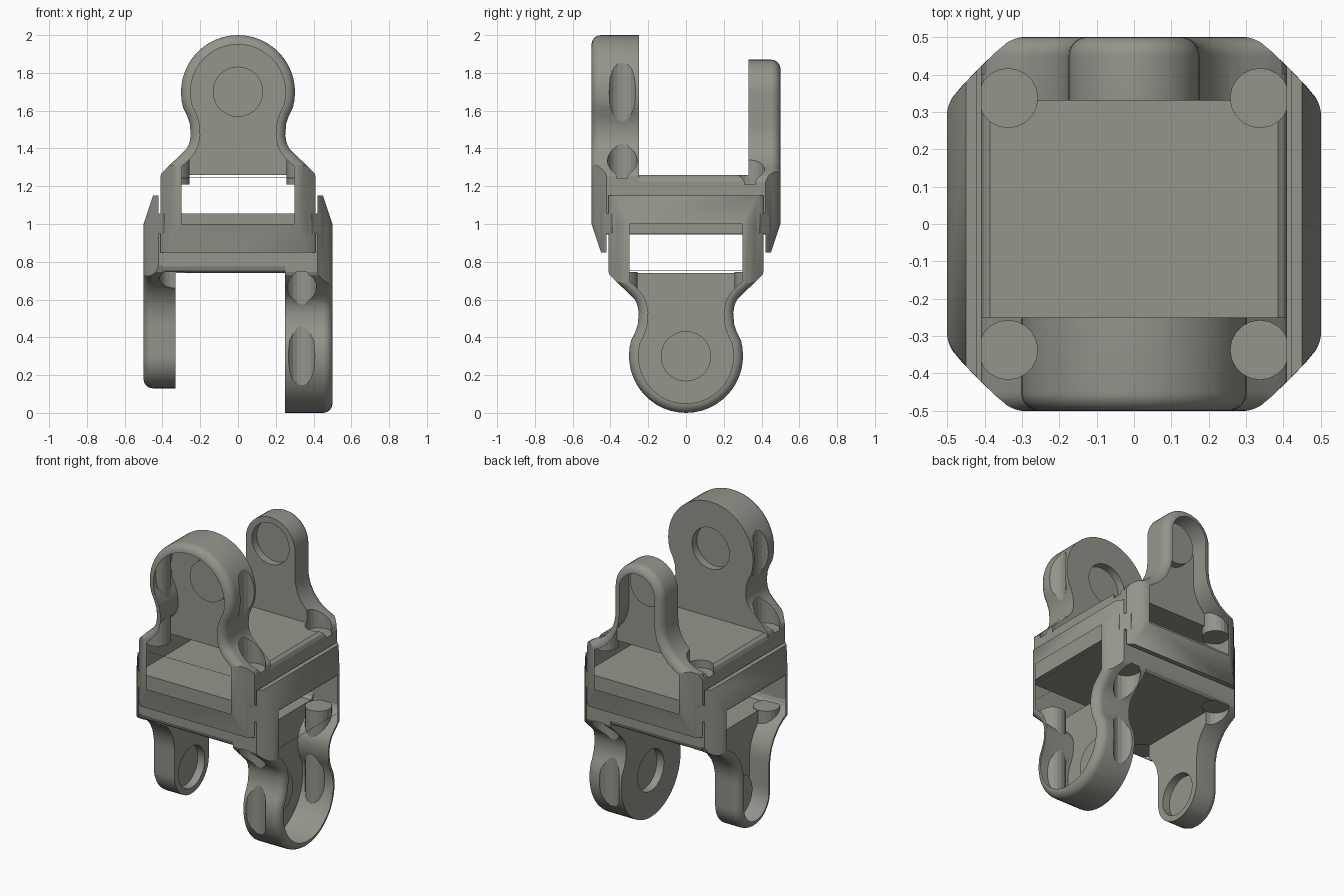
import bpy, bmesh, math
from mathutils import Vector, Matrix

if "Cube" in bpy.data.objects:
    bpy.data.objects.remove(bpy.data.objects["Cube"])


def make(name, bm):
    bmesh.ops.recalc_face_normals(bm, faces=bm.faces)
    me = bpy.data.meshes.new(name)
    bm.to_mesh(me)
    bm.free()
    ob = bpy.data.objects.new(name, me)
    bpy.context.collection.objects.link(ob)
    return ob


def box(name, lo, hi):
    bm = bmesh.new()
    bmesh.ops.create_cube(bm, size=1)
    for v in bm.verts:
        v.co = [lo[i] + (v.co[i] + 0.5) * (hi[i] - lo[i]) for i in range(3)]
    return make(name, bm)


def cylinder(name, r, p, q, n):
    p, q = Vector(p), Vector(q)
    rot = (q - p).to_track_quat('Z', 'Y').to_matrix().to_4x4()
    bm = bmesh.new()
    bmesh.ops.create_cone(bm, cap_ends=True, segments=n, radius1=r, radius2=r,
                          depth=(q - p).length,
                          matrix=Matrix.Translation((p + q) / 2) @ rot)
    return make(name, bm)


def hull(name, layers):
    # convex solid from quarter outlines (points, heights) mirrored in x and y
    bm = bmesh.new()
    for pts, heights in layers:
        for sx in (1, -1):
            for sy in (1, -1):
                for x, y in pts:
                    for z in heights:
                        bm.verts.new((x * sx, y * sy, z))
    bmesh.ops.convex_hull(bm, input=bm.verts)
    return make(name, bm)


def inset(pts, d):
    # miter-offset a counter-clockwise outline inwards
    out = []
    for i, p in enumerate(pts):
        a = (p - pts[i - 1]).normalized()
        b = (pts[(i + 1) % len(pts)] - p).normalized()
        na, nb = Vector((-a.y, a.x)), Vector((-b.y, b.x))
        out.append(p + (na + nb) * d / (1 + na.dot(nb)))
    return out


def slab(name, half, y_in, y_out, r):
    # mirrored xz profile extruded along y, with the outer rim rounded
    pts = [Vector(p) for p in half]
    pts += [Vector((-x, z)) for x, z in reversed(half) if x > 1e-4]
    s = 1 if y_out > 0 else -1
    rings = [(y_in, 0)]
    if r:
        for k in range(8):
            a = k * math.pi / 14
            rings.append((y_out - s * r * (1 - math.sin(a)), r * (1 - math.cos(a))))
    else:
        rings.append((y_out, 0))
    bm = bmesh.new()
    loops = [[bm.verts.new((p.x, y, p.y)) for p in inset(pts, d)] for y, d in rings]
    n = len(pts)
    for A, B in zip(loops, loops[1:]):
        for i in range(n):
            bm.faces.new((A[i], A[(i + 1) % n], B[(i + 1) % n], B[i]))
    bm.faces.new(loops[0])
    bm.faces.new(loops[-1])
    return make(name, bm)


def combine(ob, other, op):
    m = ob.modifiers.new("cut", 'BOOLEAN')
    m.operation, m.solver, m.object = op, 'EXACT', other
    bpy.context.view_layer.objects.active = ob
    bpy.ops.object.modifier_apply(modifier=m.name)
    bpy.data.objects.remove(other)


def arc(r, cz, a0, n):
    return [(r * math.cos(a), cz + r * math.sin(a)) for a in
            (math.radians(a0 + (90 - a0) * i / n) for i in range(n + 1))]


# Wide rounded cheek at the front, slim lug at the back, and the base between
wide = [(.41, .75), (.41, 1.255), (.404, 1.27), (.39, 1.285), (.29, 1.38), (.27, 1.402),
        (.257, 1.43), (.25, 1.47), (.255, 1.53), (.27, 1.575)] + arc(.302, 1.698, -16, 14)
slim = [(.41, .75), (.41, 1.22), (.395, 1.255), (.36, 1.28), (.30, 1.31), (.257, 1.34),
        (.215, 1.39), (.19, 1.44), (.178, 1.49), (.175, 1.53)] + arc(.175, 1.695, 0, 9)
base = [(.41, .9), (.41, 1.225), (.402, 1.247), (.385, 1.26)]
# Quarter of the octagonal plan outline, softened at its corners
corner = [(.5, .30), (.496, .318), (.487, .338), (.46, .37),
          (.37, .46), (.338, .487), (.318, .496), (.3, .5)]


def yoke(name, front_floor, back_floor):
    ob = slab(name, wide, -.25, -.5, .05)
    combine(ob, slab("lug", slim, .33, .5, .05), 'UNION')
    combine(ob, slab("base", base, -.3, .4, 0), 'UNION')
    # clip to the outline with sloping lower lips
    combine(ob, hull("outline", [(corner, (1.0, 2.2)),
                                 ([(.5, .3), (.46, .37), (.38, .45)], (.85,))]), 'INTERSECT')
    # slit behind the lips, screw pockets, pin sockets
    combine(ob, box("slit", (-.6, -.42, .5), (.6, .42, .945)), 'DIFFERENCE')
    for x in (-.337, .337):
        for y, floor in ((-.337, front_floor), (.337, back_floor)):
            combine(ob, cylinder("pocket", .079, (x, y, floor), (x, y, 2.3), 20), 'DIFFERENCE')
    combine(ob, cylinder("socket", .133, (0, -.30, 1.7), (0, .38, 1.7), 28), 'DIFFERENCE')
    return ob


upper = yoke("upper_yoke", 1.24, 1.21)

# Lower yoke: the same part turned over and a quarter turn round, shallower pockets
lower = yoke("lower_yoke", 1.255, 1.255)
lower.data.transform(Matrix(((0, -1, 0, 0), (-1, 0, 0, 0), (0, 0, -1, 2), (0, 0, 0, 1))))

# Core closing the corner seams with a small key at each corner
core = hull("core", [([(.44, .3915), (.3915, .44)], (.95, 1.055))])

grey = bpy.data.materials.new("dark_grey")
grey.diffuse_color = (.30, .295, .26, 1)
grey.use_nodes = True
grey.node_tree.nodes["Principled BSDF"].inputs["Base Color"].default_value = grey.diffuse_color
for ob in (upper, lower, core):
    ob.data.materials.clear()
    ob.data.materials.append(grey)
    bpy.ops.object.select_all(action='DESELECT')
    ob.select_set(True)
    bpy.context.view_layer.objects.active = ob
    bpy.ops.object.shade_smooth_by_angle(angle=math.radians(17.5))
